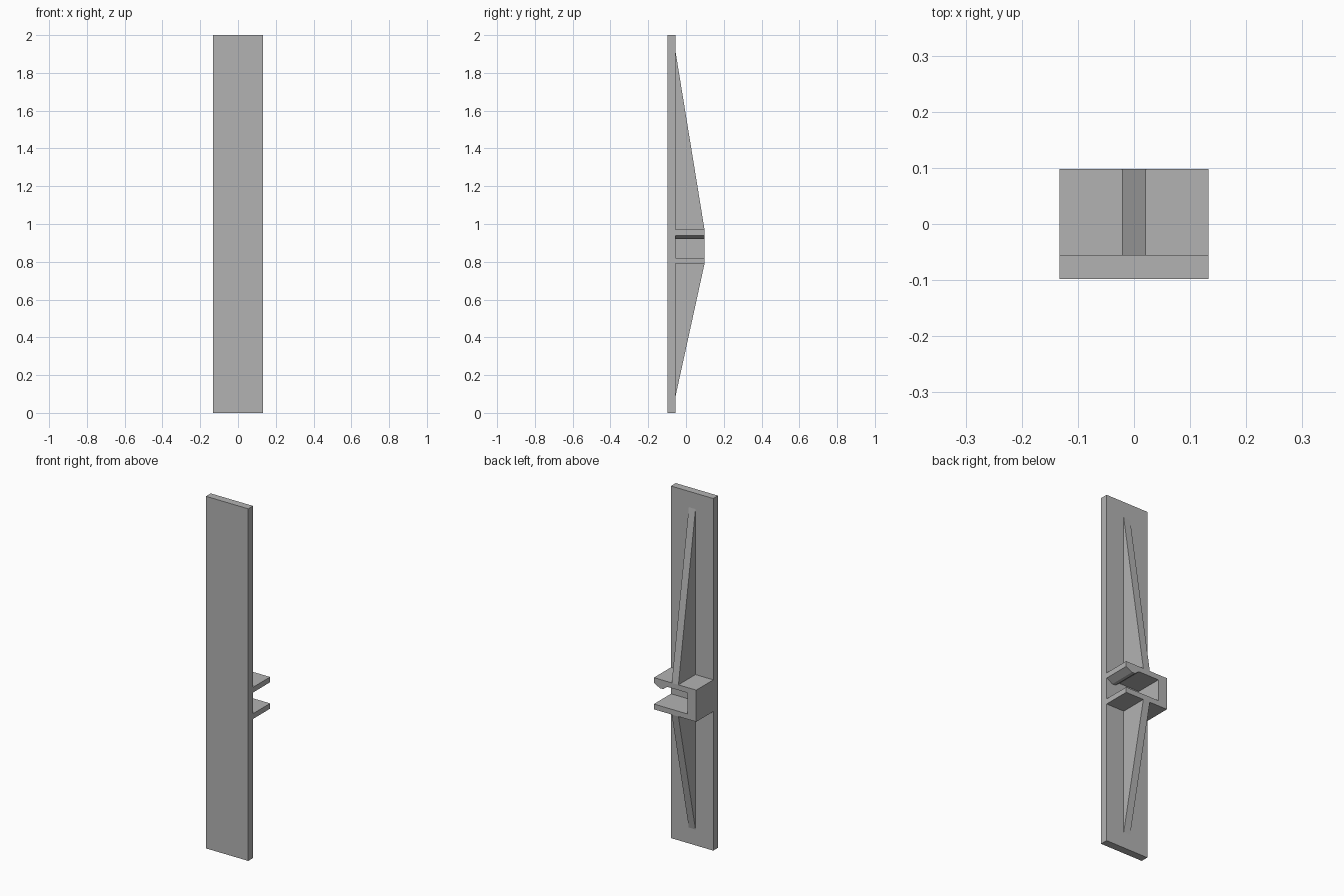
import bpy
import bmesh
from mathutils import Vector

cube = bpy.data.objects.get("Cube")
if cube:
    bpy.data.objects.remove(cube, do_unlink=True)

grey = bpy.data.materials.new("plain_grey")
grey.use_nodes = True
COLOUR = (0.45, 0.45, 0.45, 1)
grey.diffuse_color = COLOUR
grey.node_tree.nodes["Principled BSDF"].inputs["Base Color"].default_value = COLOUR

HALF = 0.133                             # half width of plate and channel
FRONT, FACE, BACK = -0.098, -0.055, 0.098
LOW, HIGH = 0.79, 0.97                   # channel outer heights
WALL = 0.03                              # flange thickness


def extrude(name, points, direction):
    """Extrude a closed 3D outline into a flat-shaded solid."""
    bm = bmesh.new()
    face = bm.faces.new([bm.verts.new(p) for p in points])
    result = bmesh.ops.extrude_face_region(bm, geom=[face], use_keep_orig=True)
    moved = [v for v in result["geom"] if isinstance(v, bmesh.types.BMVert)]
    bmesh.ops.translate(bm, verts=moved, vec=Vector(direction))
    bmesh.ops.recalc_face_normals(bm, faces=bm.faces)
    mesh = bpy.data.meshes.new(name)
    bm.to_mesh(mesh)
    bm.free()
    mesh.materials.append(grey)
    obj = bpy.data.objects.new(name, mesh)
    bpy.context.collection.objects.link(obj)
    return obj


# Long flat plate
extrude("face_plate",
        [(-HALF, FRONT, 0), (HALF, FRONT, 0), (HALF, FRONT, 2), (-HALF, FRONT, 2)],
        (0, FACE - FRONT, 0))

# Sideways channel with a snap lip under the upper flange
ceiling, floor, inner = HIGH - WALL, LOW + WALL, -0.077
lip = ceiling - 0.02
channel = [(-HALF, LOW), (HALF, LOW), (HALF, floor), (inner, floor),
           (inner, ceiling), (0.05, ceiling), (0.075, lip), (0.095, lip),
           (HALF, ceiling), (HALF, HIGH), (-HALF, HIGH)]
extrude("clip_channel", [(x, FACE, z) for x, z in channel], (0, BACK - FACE, 0))

# Tapered ribs above and below the channel
RIB = 0.021
for name, root, tip in (("upper_rib", HIGH, 1.91), ("lower_rib", LOW, 0.09)):
    extrude(name, [(-RIB, FACE, root), (-RIB, BACK, root), (-RIB, FACE, tip)],
            (2 * RIB, 0, 0))
